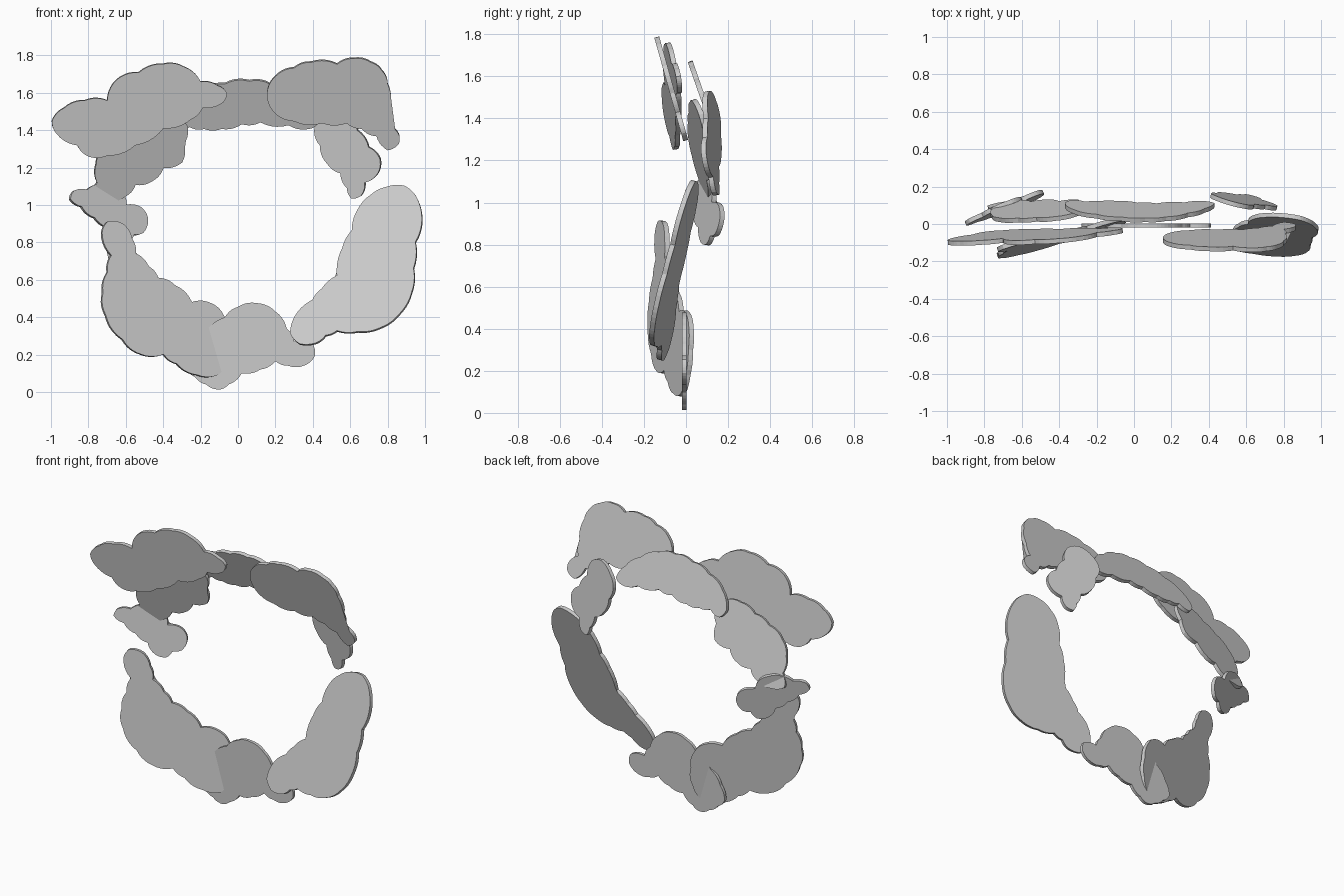
import bpy, bmesh
from mathutils import Vector


def cloud(name, pts, plane, bulge=0.1, thick=0.024):
    """Flat scalloped slab. pts: clockwise (x, z) notches of the front outline.
    plane: (x0, z0, y0, slope_x, slope_z) giving the tilt of the slab."""
    x0, z0, y0, sx, sz = plane
    outline = []
    for i, p in enumerate(pts):
        a, b = Vector(p), Vector(pts[(i + 1) % len(pts)])
        d = b - a
        out = Vector((-d.y, d.x))
        for k in range(5):
            t = k / 5
            outline.append(a + d * t + out * bulge * 4 * t * (1 - t))
    n = Vector((sx, -1, sz)).normalized()
    bm = bmesh.new()
    rings = []
    for s in (0.5, -0.5):
        rings.append([bm.verts.new(
            Vector((q.x, y0 + sx * (q.x - x0) + sz * (q.y - z0), q.y)) + n * thick * s)
            for q in outline])
    front, back = rings
    bm.faces.new(front)
    bm.faces.new(back[::-1])
    m = len(outline)
    for i in range(m):
        j = (i + 1) % m
        bm.faces.new((front[i], back[i], back[j], front[j]))
    bmesh.ops.triangulate(bm, faces=[f for f in bm.faces if len(f.verts) > 4])
    bmesh.ops.recalc_face_normals(bm, faces=bm.faces)
    me = bpy.data.meshes.new(name)
    bm.to_mesh(me)
    bm.free()
    ob = bpy.data.objects.new(name, me)
    bpy.context.collection.objects.link(ob)
    return ob


# Top of the ring
cloud("cloud_top_left", [
    (-.995, 1.45), (-.93, 1.52), (-.82, 1.56), (-.70, 1.56), (-.65, 1.67), (-.53, 1.71),
    (-.40, 1.755), (-.29, 1.74), (-.2, 1.66), (-.11, 1.64), (-.06, 1.60), (-.08, 1.55),
    (-.19, 1.52), (-.25, 1.46), (-.4, 1.41), (-.55, 1.32), (-.70, 1.265), (-.8, 1.26),
    (-.86, 1.32), (-.97, 1.38)], (0, 0, .203, .091, -.146))
cloud("cloud_top_middle", [
    (-.37, 1.44), (-.32, 1.54), (-.2, 1.61), (-.07, 1.65), (.06, 1.665), (.17, 1.65),
    (.29, 1.59), (.38, 1.52), (.43, 1.44), (.38, 1.41), (.27, 1.43), (.12, 1.445),
    (.02, 1.435), (-.09, 1.41), (-.18, 1.41), (-.26, 1.42), (-.33, 1.39)],
    (0, 1.67, .02, 0, -.35))
cloud("cloud_top_right", [
    (.155, 1.6), (.2, 1.69), (.3, 1.735), (.39, 1.765), (.53, 1.755), (.62, 1.785),
    (.71, 1.765), (.77, 1.72), (.80, 1.65), (.81, 1.52), (.8, 1.43), (.86, 1.38),
    (.86, 1.33), (.80, 1.295), (.74, 1.37), (.66, 1.41), (.58, 1.44), (.45, 1.44),
    (.3, 1.45), (.19, 1.50)], (0, 1.79, -.14, 0, -.28))

# Upper sides, set behind
cloud("cloud_right_hanging", [
    (.41, 1.40), (.45, 1.48), (.53, 1.53), (.61, 1.50), (.64, 1.40), (.70, 1.31),
    (.76, 1.25), (.75, 1.17), (.68, 1.12), (.66, 1.05), (.61, 1.035), (.585, 1.09),
    (.55, 1.17), (.48, 1.22), (.44, 1.32)], (.4, 1.4, .155, -.25, -.12))
cloud("cloud_left_hanging", [
    (-.78, 1.04), (-.755, 1.12), (-.76, 1.22), (-.72, 1.31), (-.62, 1.38), (-.52, 1.43),
    (-.42, 1.48), (-.33, 1.48), (-.27, 1.42), (-.29, 1.33), (-.30, 1.23), (-.40, 1.20),
    (-.46, 1.13), (-.55, 1.11), (-.60, 1.05), (-.70, 1.02)], (-.52, 1.25, .075, .18, -.28))
cloud("cloud_left_small", [
    (-.90, 1.03), (-.88, 1.075), (-.81, 1.08), (-.75, 1.11), (-.68, 1.10), (-.62, 1.06),
    (-.60, 1.00), (-.52, .985), (-.485, .92), (-.51, .85), (-.56, .84), (-.59, .80),
    (-.65, .81), (-.70, .88), (-.77, .93), (-.84, .99)], (-.48, .93, .175, .45, .15))

# Lower half of the ring
cloud("cloud_left_lower", [
    (-.73, .85), (-.70, .91), (-.62, .90), (-.57, .82), (-.55, .74), (-.48, .67),
    (-.43, .61), (-.34, .57), (-.25, .48), (-.15, .475), (-.08, .41), (-.055, .30),
    (-.06, .18), (-.11, .09), (-.22, .09), (-.33, .15), (-.40, .20), (-.52, .20),
    (-.62, .28), (-.71, .41), (-.725, .53), (-.70, .64), (-.68, .73)],
    (-.13, .2, -.01, .31, .09))
cloud("cloud_bottom_middle", [
    (-.28, .13), (-.25, .22), (-.18, .31), (-.07, .40), (.0, .455), (.10, .475),
    (.20, .43), (.26, .34), (.30, .27), (.40, .255), (.41, .19), (.35, .14),
    (.27, .14), (.20, .165), (.12, .12), (.02, .10), (-.05, .04), (-.10, .013),
    (-.17, .04), (-.23, .08)], (0, 0, -.008, 0, 0), .1, .02)
cloud("cloud_right_lower", [
    (.28, .31), (.31, .41), (.40, .49), (.45, .55), (.53, .62), (.56, .77),
    (.61, .86), (.64, .97), (.71, 1.05), (.80, 1.095), (.89, 1.10), (.95, 1.05),
    (.985, .92), (.95, .80), (.94, .66), (.93, .53), (.86, .41), (.76, .34),
    (.64, .32), (.53, .325), (.47, .30), (.42, .26), (.33, .255)],
    (.9, 1.1, .03, -.167, .284), .07)
